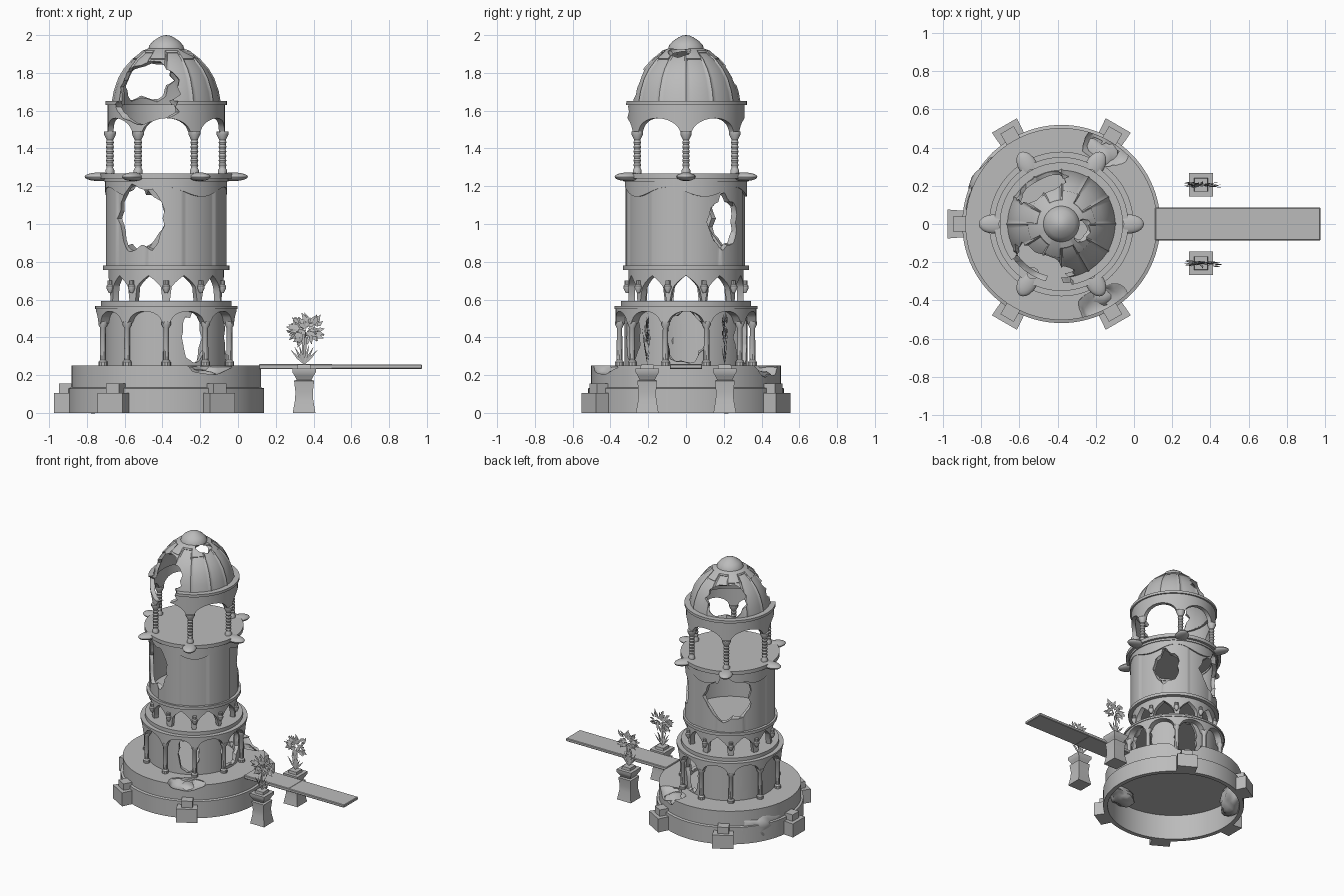
import bpy, bmesh, math, random
from math import sin, cos, pi, radians
from mathutils import Vector, Matrix

random.seed(4)
if "Cube" in bpy.data.objects:
    bpy.data.objects.remove(bpy.data.objects["Cube"])

stone = bpy.data.materials.new("grey stone")
stone.use_nodes = True
GREY = (0.5, 0.5, 0.5, 1)
stone.diffuse_color = GREY
stone.node_tree.nodes["Principled BSDF"].inputs["Base Color"].default_value = GREY

TOWER = Vector((-0.38, 0, 0))
BAYS = 10
PIER = -90


def polar(angle, r, z=0):
    a = radians(angle)
    return TOWER + Vector((r * cos(a), r * sin(a), z))


def finish(name, bm, smooth=35):
    bmesh.ops.recalc_face_normals(bm, faces=bm.faces)
    me = bpy.data.meshes.new(name)
    bm.to_mesh(me)
    bm.free()
    me.materials.append(stone)
    me.shade_smooth()
    me.set_sharp_from_angle(angle=radians(smooth))
    ob = bpy.data.objects.new(name, me)
    bpy.context.collection.objects.link(ob)
    return ob


def sweep(name, section, n=80, center=TOWER, phase=0):
    """Turn a closed (radius, z) section, fixed or varying with angle, about z."""
    bm = bmesh.new()
    rings = []
    for i in range(n):
        deg = phase + 360 * i / n
        pts = section(deg) if callable(section) else section
        a = radians(deg)
        rings.append([bm.verts.new(center + Vector((r * cos(a), r * sin(a), z))) for r, z in pts])
    for a, b in zip(rings, rings[1:] + rings[:1]):
        for k in range(len(a)):
            j = (k + 1) % len(a)
            bm.faces.new((a[k], b[k], b[j], a[j]))
    bmesh.ops.remove_doubles(bm, verts=bm.verts, dist=1e-5)
    return finish(name, bm)


def slab(name, r0, r1, z0, z1):
    return sweep(name, [(r0, z0), (r1, z0), (r1, z1), (r0, z1)])


def arcade(name, r0, r1, top, arch, bays, phase, n):
    """Ring wall whose lower edge follows arch(u), u from 0 to 1 across half of each bay."""
    def section(deg):
        u = abs(((deg - phase) * bays / 360) % 1 * 2 - 1)
        low = arch(u)
        return [(r0, low), (r1, low), (r1, top), (r0, top)]
    return sweep(name, section, n, phase=phase)


def place(angle, r, z, size):
    return (Matrix.Translation(polar(angle, r, z)) @ Matrix.Rotation(radians(angle), 4, 'Z')
            @ Matrix.Diagonal((*size, 1)))


def chunk(name, angle, r, z, size):
    """Jagged boulder: size is radial, sideways, height."""
    bm = bmesh.new()
    bmesh.ops.create_icosphere(bm, subdivisions=3, radius=1)
    for v in bm.verts:
        p = v.co
        v.co *= 1 + 0.09 * sin(7 * p.y + angle) + 0.08 * sin(9 * p.z + 5 * p.y) + random.uniform(-.03, .03)
    bm.transform(place(angle, r, z, size))
    return finish(name, bm, 50)


def bite(objects, *chunk_args, solver='EXACT'):
    cutter = chunk("cutter", *chunk_args)
    cutter.hide_render = True
    for ob in objects:
        mod = ob.modifiers.new("break", 'BOOLEAN')
        mod.object, mod.operation, mod.solver = cutter, 'DIFFERENCE', solver
        graph = bpy.context.evaluated_depsgraph_get()
        me = bpy.data.meshes.new_from_object(ob.evaluated_get(graph))
        ob.modifiers.clear()
        ob.data = me
        me.set_sharp_from_angle(angle=radians(35))
    bpy.data.objects.remove(cutter)


def box(name, angle, r, z, size, flare=1):
    bm = bmesh.new()
    bmesh.ops.create_cube(bm, size=1)
    for v in bm.verts:
        if v.co.x > 0:
            v.co.y *= flare
    bm.transform(place(angle, r, z, size))
    return finish(name, bm)


def column(name, angle, r, profile, n=10):
    return sweep(name, [(0, profile[0][1])] + profile + [(0, profile[-1][1])], n, polar(angle, r))


# Round base, hollow underneath, with buttresses and broken edges
base = sweep("base", [(.485, 0), (.518, 0), (.518, .13), (.502, .135), (.502, .25),
                      (0, .25), (0, .2), (.485, .2)], 96)
for angle in range(60, 360, 60):
    box("buttress", angle, .54, .0525, (.11, .135, .105), 1.12)
    box("buttress_cap", angle, .53, .13, (.075, .08, .05))
for angle, r, z, size in ((-62, .47, .26, (.1, .13, .06)), (60, .47, .26, (.1, .13, .07)),
                          (152, .5, .2, (.1, .17, .13))):
    bite([base], angle, r, z, size)
    chunk("rubble", angle, r - .06, z - .09, (size[0] * .8, size[1], size[2] * .85))

# Lower storey: wall, columns and round arches
lower_wall = slab("lower_wall", .295, .325, .25, .57)
for args in ((165, .31, .4, (.1, .16, .11)), (-62, .31, .4, (.08, .07, .14)),
             (67, .31, .4, (.08, .09, .15)), (0, .31, .4, (.08, .11, .14))):
    bite([lower_wall], *args, solver='MANIFOLD')
arcade("lower_arches", .325, .372, .56,
       lambda u: .47 + .068 * math.sqrt(max(0, 1 - (u / .82) ** 2)), BAYS, PIER, 200)
slab("lower_cornice", .3, .378, .55, .565)
slab("gallery_floor", 0, .345, .565, .592)
for i in range(BAYS):
    column("lower_column", PIER + 36 * i, .352,
           [(.024, .25), (.024, .27), (.016, .28), (.015, .45), (.024, .465), (.024, .485)])

# Open gallery with pointed arches
arcade("gallery_arches", .27, .305, .76,
       lambda u: .592 + (.05 + .085 * (1 - u / .8) ** .6 if u < .8 else 0), BAYS, PIER, 200)
for i in range(BAYS):
    column("gallery_knob", PIER + 36 * i, .312,
           [(.008, .635), (.02, .66), (.02, .672), (.014, .68), (.014, .7)])
slab("gallery_cornice", 0, .334, .757, .78)

# Main wall with raised panels and a scalloped trim
def wall_section(deg):
    out = .319 if (deg - PIER + 18) % 72 < 36 else .312
    return [(.285, .78), (out, .78), (out, 1.24), (.285, 1.24)]


main_wall = sweep("main_wall", wall_section, 180)
trim = arcade("scalloped_trim", .3, .323, 1.235,
              lambda u: 1.17 + .025 * cos(pi * u), BAYS // 2, PIER + 36, 200)
for args in ((243, .3, 1.03, (.12, .15, .17)), (122, .3, 1.03, (.12, .165, .17)),
             (40, .31, 1.01, (.08, .09, .14))):
    bite([main_wall, trim], *args)

# Terrace with rounded lobes
slab("terrace", 0, .35, 1.24, 1.268)
slab("terrace_moulding", .28, .33, 1.225, 1.242)
for angle in range(0, 360, 60):
    bm = bmesh.new()
    bmesh.ops.create_uvsphere(bm, u_segments=20, v_segments=10, radius=1)
    bm.transform(place(angle, .352, 1.25, (.08, .05, .023)))
    finish("terrace_lobe", bm)

# Belvedere columns and round arches
for angle in range(0, 360, 60):
    shaft = [(.017 + .004 * (i % 2), 1.3 + .012 * i) for i in range(13)]
    column("belvedere_column", angle, .298,
           [(.024, 1.265), (.024, 1.285), (.018, 1.295)] + shaft + [(.032, 1.475), (.032, 1.49)])
belvedere = arcade("belvedere_arches", .28, .31, 1.63,
                   lambda u: 1.475 + .085 * math.sqrt(max(0, 1 - (u / .82) ** 2)), 6, 0, 180)
cornice = slab("dome_cornice", .265, .322, 1.63, 1.65)

# Broken dome with ribs and a notched crown plate
DOME = [(.282, 1.645), (.272, 1.7), (.248, 1.77), (.218, 1.82), (.172, 1.872), (.12, 1.91), (.05, 1.94)]


def dome_section(deg):
    rib = .006 if (deg + 1.25) % 30 < 2.5 else 0
    return ([(r + rib, z + rib * .6) for r, z in DOME]
            + [(r - .02, z - .012) for r, z in reversed(DOME)])


def crown_section(deg):
    reach = .175 if deg % 60 < 30 else .13
    drop = 1.876 if reach > .15 else 1.908
    return [(.05, 1.945), (.125, 1.918), (reach, drop), (reach - .01, drop - .015), (.05, 1.925)]


dome = sweep("dome", dome_section, 144)
crown = sweep("crown_plate", crown_section, 144)
bite([dome, cornice, belvedere], 245, .25, 1.725, (.19, .175, .14))
bite([dome, cornice, belvedere], 247, .3, 1.62, (.1, .18, .09))
bite([dome], 118, .23, 1.76, (.13, .16, .11))
bite([dome, crown], -18, .115, 1.915, (.05, .06, .05))
sweep("finial", [(0, 1.925), (.095, 1.925), (.09, 1.945), (.07, 1.968), (.04, 1.988),
                 (.02, 1.997), (0, 2)], 32)

# Bridge in two overlapping lengths
def plank(name, x0, x1, z, thick):
    bm = bmesh.new()
    bmesh.ops.create_cube(bm, size=1)
    bm.transform(Matrix.Translation(((x0 + x1) / 2, 0, z)) @ Matrix.Diagonal((x1 - x0, .172, thick, 1)))
    bmesh.ops.bevel(bm, geom=bm.edges[:], offset=.004, segments=1, affect='EDGES')
    finish(name, bm, 20)


plank("bridge_near", .11, .5, .245, .026)
plank("bridge_far", .48, .975, .245, .023)


# Pedestals with flat, spiky plants
def blade(bm, start, angle, length, width):
    along = Vector((sin(angle), random.uniform(-.15, .15), cos(angle))) * length
    side = Vector((cos(angle), random.uniform(-.4, .4), -sin(angle))) * width
    mid = start + along * .45
    points = (start, mid + side, start + along, mid - side)
    bm.faces.new([bm.verts.new(p) for p in points])


for y in (-.205, .205):
    foot = Vector((.35, y, 0))
    profile = [(.06, 0), (.048, .07), (.046, .11), (.053, .17), (.04, .175), (.05, .195),
               (.062, .215), (.062, .235), (.036, .235), (.034, .255)]
    sweep("pedestal", [(0, 0)] + [(r * math.sqrt(2), z) for r, z in profile] + [(0, .255)], 4, foot, 45)
    bm = bmesh.new()
    root, heart = foot + Vector((0, 0, .255)), foot + Vector((.012, 0, .44))
    for i in range(7):
        blade(bm, root, radians(-42 + 14 * i), .11, .007)
    for turn in (-.05, .05):
        blade(bm, root, turn, .2, .008)
    for i in range(60):
        a = random.uniform(-pi, pi)
        offset = Vector((sin(a) * 1.2, random.uniform(-.3, .3), cos(a))) * random.uniform(.005, .05)
        blade(bm, heart + offset, a + random.uniform(-.7, .7), random.uniform(.035, .06), .011)
    finish("plant", bm, 20)
